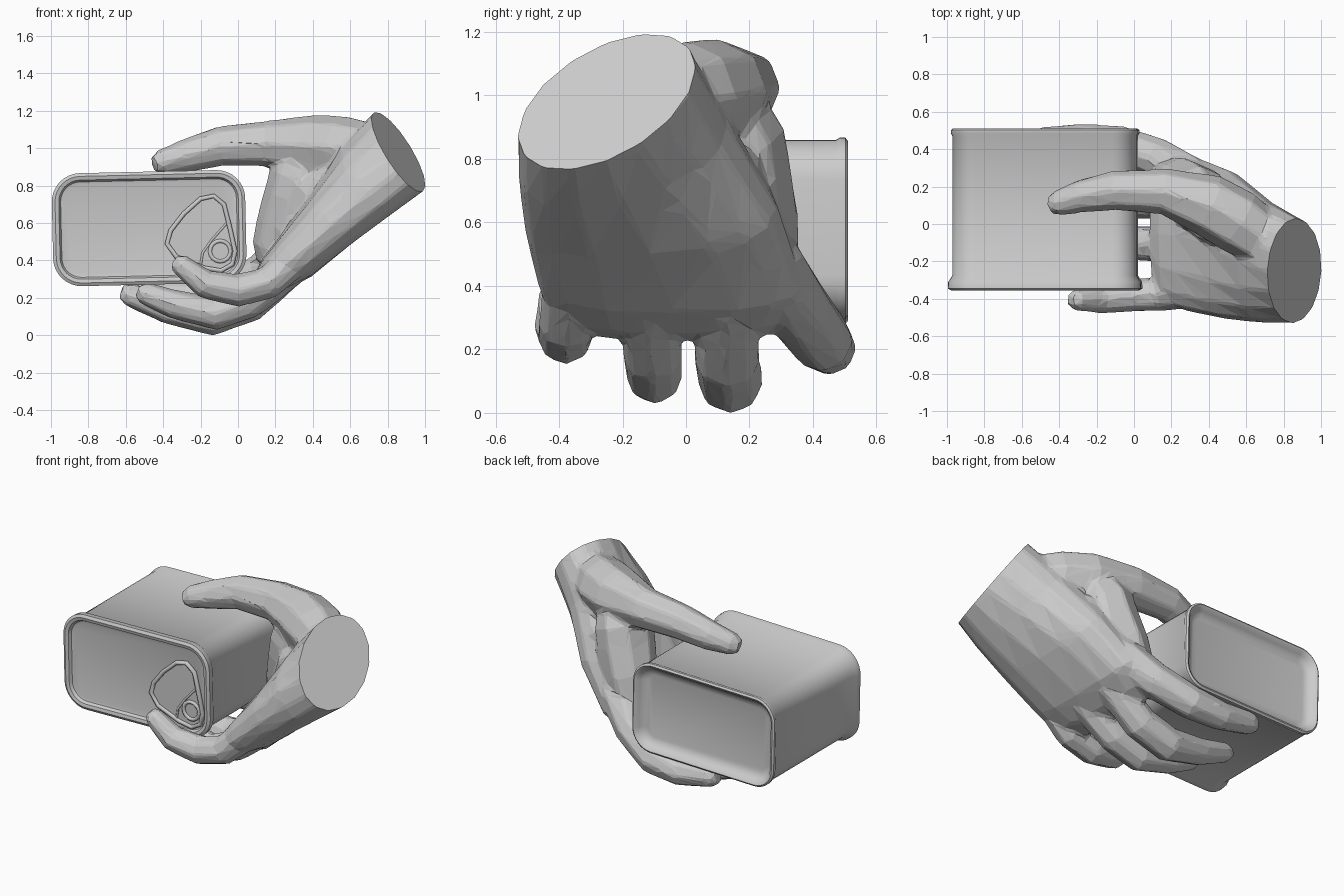
import bpy, bmesh, math
from mathutils import Vector

cube = bpy.data.objects.get("Cube")
if cube:
    bpy.data.objects.remove(cube)

grey = bpy.data.materials.new("plain grey")
grey.use_nodes = True
grey.diffuse_color = (0.6, 0.6, 0.6, 1)
grey.node_tree.nodes["Principled BSDF"].inputs["Base Color"].default_value = (0.6, 0.6, 0.6, 1)


def add_object(name, data):
    obj = bpy.data.objects.new(name, data)
    bpy.context.collection.objects.link(obj)
    data.materials.append(grey)
    return obj


def bm_object(name, bm):
    bmesh.ops.recalc_face_normals(bm, faces=bm.faces)
    mesh = bpy.data.meshes.new(name)
    bm.to_mesh(mesh)
    bm.free()
    return add_object(name, mesh)


def skin(bm, rings):
    """Join rings of points into a closed tube."""
    loops = [[bm.verts.new(p) for p in ring] for ring in rings]
    n = len(loops[0])
    for a, b in zip(loops, loops[1:]):
        for i in range(n):
            j = (i + 1) % n
            bm.faces.new((a[i], a[j], b[j], b[i]))
    bm.faces.new(loops[0])
    bm.faces.new(loops[-1])


def oval(centre, u, v, sides, power=1.0):
    """Ellipse of points; a power below 1 makes it squarer."""
    c, u, v = Vector(centre), Vector(u), Vector(v)
    ring = []
    for i in range(sides):
        a = math.tau * i / sides
        cu, sv = (math.copysign(abs(w) ** power, w) for w in (math.cos(a), math.sin(a)))
        ring.append(c + u * cu + v * sv)
    return ring


def limb(bm, path, sides=8):
    """Tapered tube along points of (x, y, z, radius), with a blunt tip."""
    pts = [Vector(p[:3]) for p in path]
    radii = [p[3] for p in path]
    tip = (pts[-1] - pts[-2]).normalized()
    pts.append(pts[-1] + tip * radii[-1] * 0.65)
    radii.append(radii[-1] * 0.65)
    rings = []
    for i, (p, r) in enumerate(zip(pts, radii)):
        t = (pts[min(i + 1, len(pts) - 1)] - pts[max(i - 1, 0)]).normalized()
        u = t.cross(Vector((0, 1, 0))).normalized()
        rings.append(oval(p, u * r, u.cross(t) * r, sides))
    skin(bm, rings)


# Hand: palm and wrist
WRIST = Vector((0.857, -0.25, 0.98))
WRIST_U, WRIST_V = (-0.145, 0, 0.186), (0.01, 0.28, 0.108)
bm = bmesh.new()
palm = [
    (WRIST + Vector((0.1, -0.02, 0.08)), WRIST_U, WRIST_V, 1),
    (WRIST, WRIST_U, WRIST_V, 1),
    ((0.69, -0.20, 0.83), (-0.14, 0, 0.16), (0, 0.33, 0.08), 0.88),
    ((0.50, -0.11, 0.62), (-0.12, 0, 0.12), (0, 0.40, 0.03), 0.78),
    ((0.30, -0.05, 0.41), (-0.095, 0, 0.095), (0, 0.42, 0), 0.75),
    ((0.20, -0.05, 0.33), (-0.07, 0, 0.08), (0, 0.39, 0), 0.8),
    ((0.11, -0.02, 0.27), (-0.03, 0, 0.045), (0, 0.34, 0), 0.9),
]
skin(bm, [oval(c, u, v, 16, k) for c, u, v, k in palm])

# Hand: four fingers, thumb, and the flesh between thumb and palm
limbs = {
    "little": [(0.36, -0.36, 0.45, 0.09), (0.16, -0.375, 0.28, 0.09), (0, -0.38, 0.24, 0.09),
               (-0.18, -0.40, 0.275, 0.08), (-0.31, -0.405, 0.38, 0.06)],
    "ring": [(0.28, -0.12, 0.36, 0.10), (0.06, -0.105, 0.18, 0.095), (-0.12, -0.10, 0.115, 0.09),
             (-0.34, -0.09, 0.165, 0.08), (-0.50, -0.08, 0.225, 0.062)],
    "middle": [(0.28, 0.12, 0.36, 0.10), (0.06, 0.13, 0.17, 0.105), (-0.14, 0.14, 0.10, 0.105),
               (-0.38, 0.13, 0.145, 0.085), (-0.59, 0.12, 0.22, 0.062)],
    "index": [(0.38, 0.17, 0.60, 0.09), (0.28, 0.26, 0.46, 0.12), (0.13, 0.35, 0.33, 0.11),
              (-0.08, 0.43, 0.225, 0.10), (-0.28, 0.45, 0.205, 0.088), (-0.50, 0.45, 0.235, 0.07)],
    "thumb": [(0.70, -0.09, 0.99, 0.15), (0.56, 0.01, 1.0, 0.175), (0.40, 0.10, 1.01, 0.17),
              (0.16, 0.175, 1.025, 0.125), (-0.10, 0.18, 1.01, 0.108), (-0.28, 0.15, 0.96, 0.09),
              (-0.41, 0.11, 0.925, 0.07)],
    "web": [(0.40, 0.10, 1.0, 0.13), (0.34, 0.14, 0.86, 0.175), (0.31, 0.16, 0.74, 0.175),
            (0.25, 0.20, 0.58, 0.16), (0.21, 0.22, 0.46, 0.14)],
    "mound": [(0.62, -0.06, 0.87, 0.13), (0.46, 0.06, 0.74, 0.19), (0.32, 0.12, 0.52, 0.15)],
}
for path in limbs.values():
    limb(bm, path)
hand = bm_object("hand", bm)

# Blend the hand parts into one faceted surface
remesh = hand.modifiers.new("blend", "REMESH")
remesh.mode = "VOXEL"
remesh.voxel_size = 0.014
smooth = hand.modifiers.new("soften", "SMOOTH")
smooth.factor = 0.5
smooth.iterations = 10
decimate = hand.modifiers.new("facets", "DECIMATE")
decimate.ratio = 0.035
bpy.context.view_layer.update()
evaluated = hand.evaluated_get(bpy.context.evaluated_depsgraph_get())
bm = bmesh.new()
bm.from_mesh(evaluated.to_mesh())
hand.modifiers.clear()

# Flat cut across the wrist
bmesh.ops.bisect_plane(bm, geom=bm.verts[:] + bm.edges[:] + bm.faces[:], plane_co=WRIST,
                       plane_no=Vector(WRIST_V).cross(Vector(WRIST_U)), clear_outer=True)
bmesh.ops.holes_fill(bm, edges=[e for e in bm.edges if e.is_boundary], sides=0)
bmesh.ops.recalc_face_normals(bm, faces=bm.faces)
for f in bm.faces:
    f.smooth = False
bm.to_mesh(hand.data)
bm.free()

# Tin: rounded rectangle rings, with a rim and a recess at each end
TILT = math.radians(1.3)


def tin_ring(y, offset):
    ring = []
    r = 0.14 + offset
    for corner, (sx, sz) in enumerate([(1, 1), (-1, 1), (-1, -1), (1, -1)]):
        for step in range(9):
            a = math.pi / 2 * (corner + step / 8)
            x = sx * 0.365 + r * math.cos(a)
            z = sz * 0.15 + r * math.sin(a)
            ring.append(Vector((-0.475 + x * math.cos(TILT) - z * math.sin(TILT), y,
                                0.573 + x * math.sin(TILT) + z * math.cos(TILT))))
    return ring


profile = [(-0.328, -0.05), (-0.332, -0.035), (-0.35, -0.025), (-0.355, -0.005), (-0.345, 0.012),
           (-0.31, 0.01), (-0.275, -0.012), (0.47, -0.012), (0.485, -0.004), (0.502, -0.004),
           (0.51, -0.015), (0.502, -0.03), (0.485, -0.042), (0.468, -0.06), (0.46, -0.09)]
bm = bmesh.new()
skin(bm, [tin_ring(y, o) for y, o in profile])
tin = bm_object("tin", bm)
bpy.context.view_layer.objects.active = tin
tin.select_set(True)
bpy.ops.object.shade_smooth_by_angle(angle=math.radians(40))
tin.select_set(False)


# Pull tab: raised outline, rivet ring, crease and thin plate
def wire(name, points, radius, cyclic=True):
    curve = bpy.data.curves.new(name, "CURVE")
    curve.dimensions = "3D"
    curve.bevel_depth = radius
    curve.bevel_resolution = 1
    spline = curve.splines.new("POLY")
    spline.points.add(len(points) - 1)
    for p, (x, z) in zip(spline.points, points):
        p.co = (x, -0.335, z, 1)
    spline.use_cyclic_u = cyclic
    return add_object(name, curve)


outline = [(-0.38, 0.49), (-0.36, 0.56), (-0.29, 0.65), (-0.20, 0.73), (-0.13, 0.745), (-0.075, 0.70),
           (-0.045, 0.58), (-0.015, 0.45), (-0.03, 0.38), (-0.09, 0.345), (-0.18, 0.36), (-0.33, 0.42)]
wire("pull_tab_edge", outline, 0.014)
wire("rivet_ring", [(p.x, p.z) for p in oval((-0.095, 0, 0.45), (0.055, 0, 0), (0, 0, 0.055), 16)], 0.012)
wire("tab_crease", [(-0.06, 0.60), (-0.14, 0.51), (-0.19, 0.44), (-0.20, 0.37)], 0.007, False)
bm = bmesh.new()
skin(bm, [[(x, y, z) for x, z in outline] for y in (-0.333, -0.325)])
bm_object("pull_tab_plate", bm)
